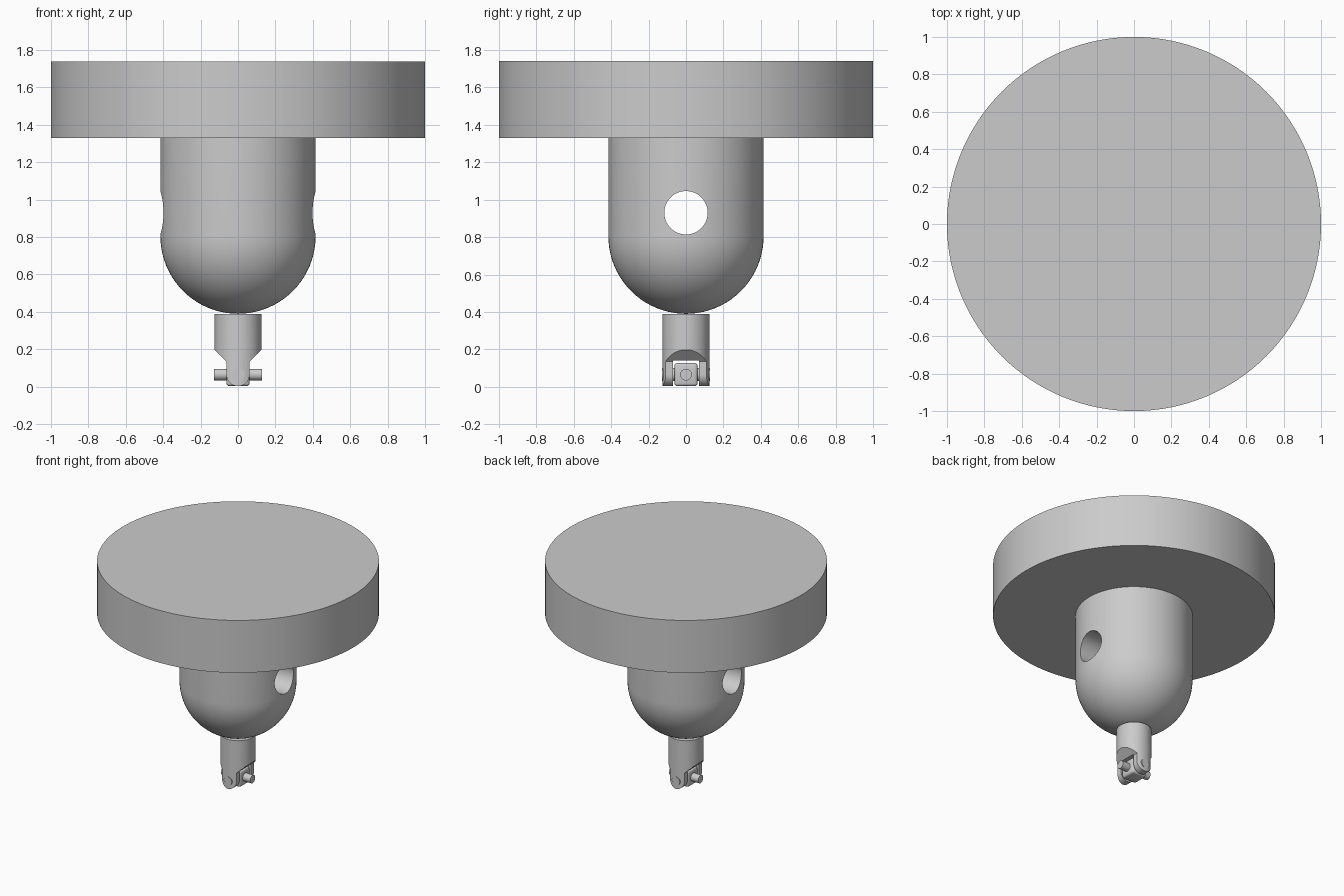
import bpy, bmesh, math
from mathutils import Matrix, Vector

cube = bpy.data.objects.get("Cube")
if cube:
    bpy.data.objects.remove(cube, do_unlink=True)

grey = bpy.data.materials.new("plain grey")
grey.use_nodes = True
COLOUR = (0.6, 0.6, 0.6, 1)
grey.diffuse_color = COLOUR
grey.node_tree.nodes["Principled BSDF"].inputs["Base Color"].default_value = COLOUR


def add(name, bm):
    bmesh.ops.recalc_face_normals(bm, faces=bm.faces)
    mesh = bpy.data.meshes.new(name)
    bm.to_mesh(mesh)
    bm.free()
    mesh.materials.append(grey)
    obj = bpy.data.objects.new(name, mesh)
    bpy.context.collection.objects.link(obj)
    return obj


def activate(obj):
    bpy.ops.object.select_all(action="DESELECT")
    obj.select_set(True)
    bpy.context.view_layer.objects.active = obj


def smooth(obj):
    activate(obj)
    bpy.ops.object.shade_smooth_by_angle(angle=math.radians(30))
    return obj


def cylinder(name, radius, length, centre, axis="Z", sides=64):
    turn = {"X": Matrix.Rotation(math.pi / 2, 4, "Y"),
            "Y": Matrix.Rotation(math.pi / 2, 4, "X"), "Z": Matrix()}[axis]
    bm = bmesh.new()
    bmesh.ops.create_cone(bm, cap_ends=True, segments=sides, radius1=radius, radius2=radius,
                          depth=length, matrix=Matrix.Translation(centre) @ turn)
    return add(name, bm)


def box(name, size, centre):
    bm = bmesh.new()
    bmesh.ops.create_cube(bm, size=1, matrix=Matrix.Translation(centre) @ Matrix.Diagonal((*size, 1)))
    return add(name, bm)


def boolean(obj, cutter, operation):
    cutter.hide_render = True
    mod = obj.modifiers.new("cut", "BOOLEAN")
    mod.operation, mod.object, mod.solver = operation, cutter, "EXACT"
    activate(obj)
    bpy.ops.object.modifier_apply(modifier=mod.name)
    bpy.data.objects.remove(cutter, do_unlink=True)


# Wide round plate on top
smooth(cylinder("top_plate", 1, 0.41, (0, 0, 1.535), sides=128))

# Domed body: quarter arc plus straight wall, spun round z
R, DOME_Z = 0.415, 0.805
arc = [math.pi / 2 * i / 20 for i in range(21)]
profile = [(R * math.sin(a), DOME_Z - R * math.cos(a)) for a in arc]
profile += [(R, 1.33), (0, 1.33)]
bm = bmesh.new()
verts = [bm.verts.new((x, 0, z)) for x, z in profile]
edges = [bm.edges.new(pair) for pair in zip(verts, verts[1:])]
bmesh.ops.spin(bm, geom=verts + edges, axis=(0, 0, 1), cent=(0, 0, 0),
               angle=math.tau, steps=96, use_duplicate=False)
bmesh.ops.remove_doubles(bm, verts=bm.verts, dist=0.0001)
body = add("domed_body", bm)
boolean(body, cylinder("hole_cutter", 0.116, 1.2, (0, 0, 0.93), "X"), "DIFFERENCE")
smooth(body)

# Fork: side outline with a round tip, trimmed to a round shaft, then slotted
W, SHAFT, PIN_Z = 0.062, 0.125, 0.065
tip = [math.pi * i / 20 for i in range(21)]
outline = [(-W * math.cos(a), PIN_Z - W * math.sin(a)) for a in tip]
outline += [(W, 0.135), (SHAFT + 0.01, 0.208), (SHAFT + 0.01, 0.39)]
outline += [(-x, z) for x, z in reversed(outline[-3:])]
bm = bmesh.new()
face = bm.faces.new([bm.verts.new((x, -0.2, z)) for x, z in outline])
extruded = bmesh.ops.extrude_face_region(bm, geom=[face])["geom"]
bmesh.ops.translate(bm, vec=Vector((0, 0.4, 0)),
                    verts=[v for v in extruded if isinstance(v, bmesh.types.BMVert)])
fork = add("shaft_fork", bm)
boolean(fork, cylinder("shaft_cutter", SHAFT, 1, (0, 0, 0.2)), "INTERSECT")
boolean(fork, box("slot_cutter", (0.4, 0.14, 0.24), (0, 0, 0.02)), "DIFFERENCE")
smooth(fork)

# Joint block with softened edges
block = box("joint_block", (0.124, 0.124, 0.124), (0, 0, PIN_Z))
bevel = block.modifiers.new("soft edges", "BEVEL")
bevel.width, bevel.segments = 0.016, 3
activate(block)
bpy.ops.object.modifier_apply(modifier=bevel.name)
smooth(block)

# Crossed pins through the block
smooth(cylinder("side_pin", 0.031, 0.254, (0, 0, PIN_Z), "X", 32))
smooth(cylinder("fork_pin", 0.035, 0.254, (0, 0, PIN_Z), "Y", 32))
